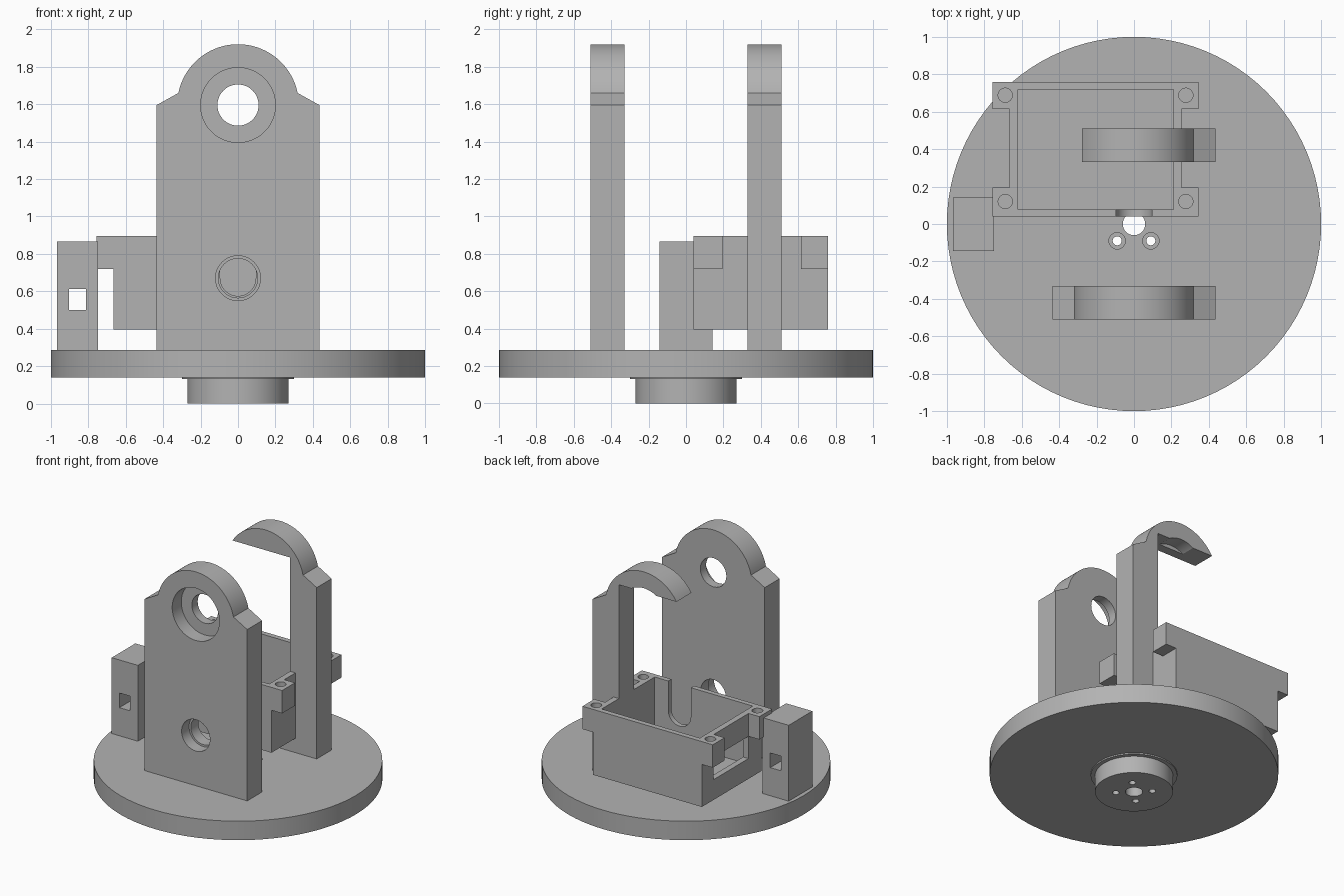
import bpy, bmesh
from math import sin, cos, pi, radians, acos
from mathutils import Vector

if "Cube" in bpy.data.objects:
    bpy.data.objects.remove(bpy.data.objects["Cube"])

grey = bpy.data.materials.new("plain_grey")
grey.use_nodes = True
GREY = (0.45, 0.45, 0.45, 1)
grey.diffuse_color = GREY
grey.node_tree.nodes["Principled BSDF"].inputs["Base Color"].default_value = GREY


def finish(name, bm):
    bmesh.ops.recalc_face_normals(bm, faces=bm.faces)
    mesh = bpy.data.meshes.new(name)
    bm.to_mesh(mesh)
    bm.free()
    mesh.materials.append(grey)
    ob = bpy.data.objects.new(name, mesh)
    bpy.context.collection.objects.link(ob)
    return ob


def box(name, x0, x1, y0, y1, z0, z1):
    bm = bmesh.new()
    bmesh.ops.create_cube(bm, size=1)
    for v in bm.verts:
        v.co = Vector((x1 if v.co.x > 0 else x0,
                       y1 if v.co.y > 0 else y0,
                       z1 if v.co.z > 0 else z0))
    return finish(name, bm)


def prism(name, outline, start, end, axis="Y"):
    """Extrude a closed 2D outline along Y (outline in XZ) or Z (outline in XY)."""
    bm = bmesh.new()
    place = (lambda a, b, t: (a, t, b)) if axis == "Y" else (lambda a, b, t: (a, b, t))
    face = bm.faces.new([bm.verts.new(place(a, b, start)) for a, b in outline])
    ext = bmesh.ops.extrude_face_region(bm, geom=[face])
    move = Vector(place(0, 0, end - start))
    for v in ext["geom"]:
        if isinstance(v, bmesh.types.BMVert):
            v.co += move
    return finish(name, bm)


def arc(cx, cy, r, a0, a1, n):
    return [(cx + r * cos(a0 + (a1 - a0) * i / n), cy + r * sin(a0 + (a1 - a0) * i / n))
            for i in range(n + 1)]


def rod(name, cx, cy, r, start, end, axis="Y", n=48):
    return prism(name, arc(cx, cy, r, 0, 2 * pi, n)[:-1], start, end, axis)


def combine(ob, others, operation="DIFFERENCE"):
    """Boolean each helper into the part, then drop the helper."""
    bpy.context.view_layer.objects.active = ob
    for other in others:
        mod = ob.modifiers.new("cut", "BOOLEAN")
        mod.operation = operation
        mod.solver = "EXACT"
        mod.object = other
        bpy.ops.object.modifier_apply(modifier=mod.name)
        bpy.data.objects.remove(other)


def smooth(ob):
    bpy.ops.object.select_all(action="DESELECT")
    ob.select_set(True)
    bpy.context.view_layer.objects.active = ob
    bpy.ops.object.shade_smooth_by_angle(angle=radians(25))


# Turntable base: disc, thin flange and hub turned from one profile
TOP = 0.285
profile = [(0, 0), (0.27, 0), (0.27, 0.13), (0.3, 0.13), (0.3, 0.14), (1, 0.14), (1, TOP), (0, TOP)]
bm = bmesh.new()
pts = [bm.verts.new((r, 0, z)) for r, z in profile]
edges = [bm.edges.new(p) for p in zip(pts, pts[1:])]
bmesh.ops.spin(bm, geom=pts + edges, cent=(0, 0, 0), axis=(0, 0, 1), angle=2 * pi, steps=96)
bmesh.ops.remove_doubles(bm, verts=bm.verts, dist=0.0001)
base = finish("turntable_base", bm)
holes = [rod("shaft_hole", 0, 0, 0.06, -0.1, 0.5, "Z")]
for sx in (-1, 1):
    for sy in (-1, 1):
        holes.append(rod("screw_hole", sx * 0.09, sy * 0.09, 0.024, -0.1, 0.5, "Z", 24))
        holes.append(rod("screw_head", sx * 0.09, sy * 0.09, 0.044, 0.2, 0.5, "Z", 24))
combine(base, holes)

# Bearing plates: shouldered outline with a round head
PIVOT, HEAD, HALF = 1.595, 0.325, 0.435
lift = acos(0.98)
head = arc(0, PIVOT, HEAD, lift, pi - lift, 48)
outline = [(-HALF, TOP), (HALF, TOP), (HALF, PIVOT)] + head + [(-HALF, PIVOT)]

front_plate = prism("front_plate", outline, -0.51, -0.33)
combine(front_plate, [
    rod("bearing_seat", 0, PIVOT, 0.2, -0.6, -0.4),
    rod("bearing_hole", 0, PIVOT, 0.11, -0.6, -0.2),
    rod("lower_seat", 0, 0.67, 0.12, -0.6, -0.42),
    rod("lower_hole", 0, 0.67, 0.105, -0.6, -0.2),
])

# The rear plate is cleared above the tray, leaving a post and a hooked arch
FLOOR = 0.44
rear_plate = prism("rear_plate", outline, 0.33, 0.51)
combine(rear_plate, [
    rod("bearing_seat", 0, PIVOT, 0.2, 0.4, 0.6),
    box("clearance", -0.62, 0.21, 0.2, 0.6, FLOOR, 1.765),
])

# Motor tray: open box with corner ears, shaft slot and side window
tray = box("motor_tray", -0.665, 0.255, 0.04, 0.758, 0.395, 0.895)
ears = [box("ear", x0, x1, y0, y1, 0.72, 0.895)
        for x0, x1 in ((-0.757, -0.64), (0.23, 0.345))
        for y0, y1 in ((0.04, 0.195), (0.615, 0.758))]
combine(tray, ears, "UNION")
slot = arc(0, 0.67, 0.095, pi, 2 * pi, 24) + [(0.095, 1), (-0.095, 1)]
cuts = [box("cavity", -0.62, 0.21, 0.078, 0.718, FLOOR, 1.1),
        prism("shaft_slot", slot, 0, 0.15),
        box("side_window", -0.8, -0.55, 0.195, 0.615, 0.55, 0.72)]
cuts += [rod("ear_hole", x, y, 0.038, 0.77, 1, "Z", 32)
         for x in (-0.688, 0.277) for y in (0.12, 0.688)]
combine(tray, cuts)

# Small side block with a square through-hole
side_block = box("side_block", -0.968, -0.747, -0.143, 0.142, TOP, 0.865)
combine(side_block, [box("square_hole", -0.903, -0.812, -0.3, 0.3, 0.5, 0.612)])

for part in (base, front_plate, rear_plate, tray, side_block):
    smooth(part)
